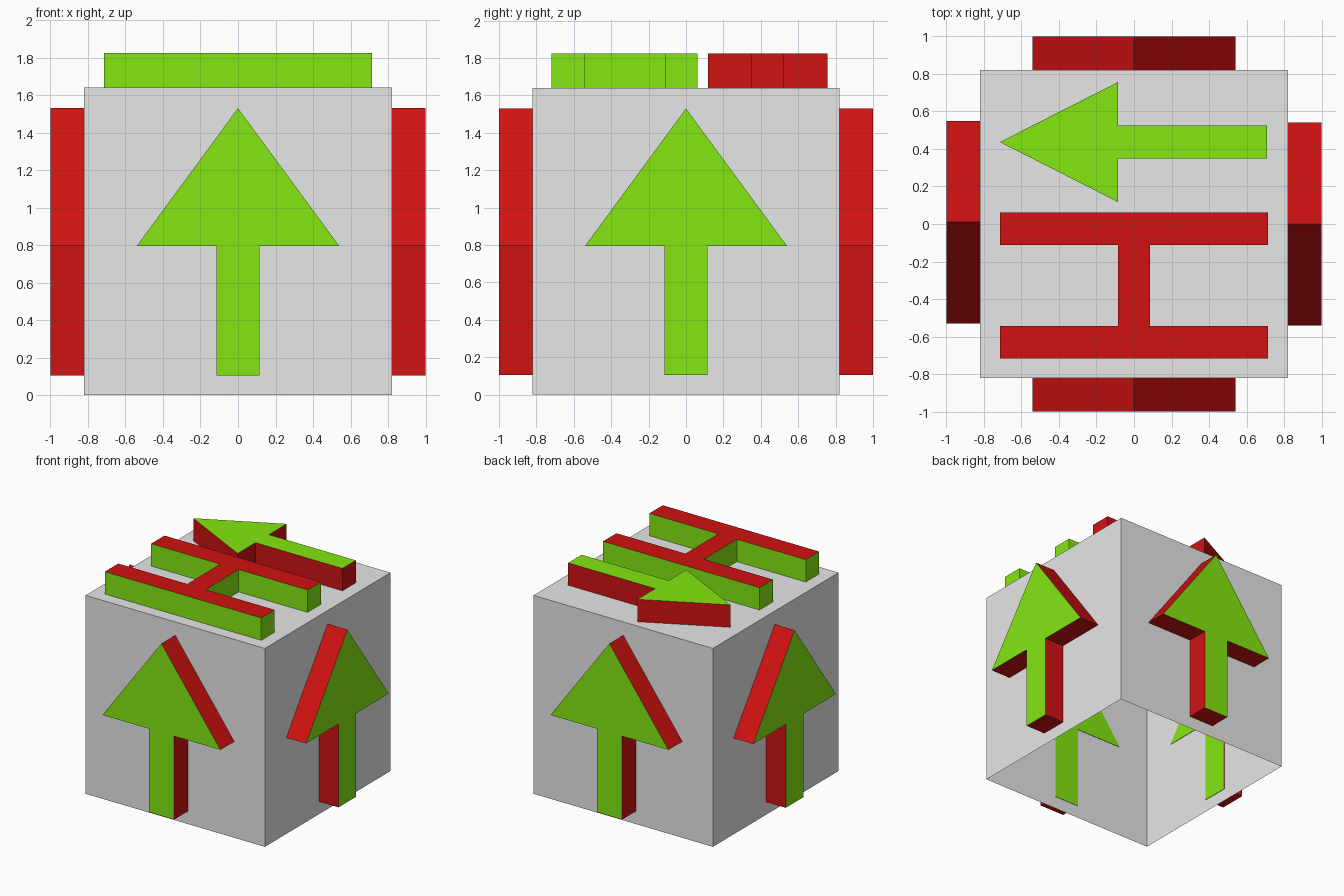
import bpy, bmesh
from math import radians
from mathutils import Matrix, Vector

default = bpy.data.objects.get("Cube")
if default:
    bpy.data.objects.remove(default, do_unlink=True)

HALF = 0.82      # half width of the box
SINK = 0.003     # how far each raised shape reaches through the wall


def material(name, rgb):
    mat = bpy.data.materials.new(name)
    mat.use_nodes = True
    mat.diffuse_color = (*rgb, 1)
    mat.node_tree.nodes["Principled BSDF"].inputs["Base Color"].default_value = (*rgb, 1)
    return mat


grey = material("light_grey", (0.8, 0.8, 0.8))
green = material("lime_green", (0.23, 0.8, 0.006))
red = material("deep_red", (0.64, 0.006, 0.006))


def add_object(name, bm, mats):
    mesh = bpy.data.meshes.new(name)
    bm.to_mesh(mesh)
    bm.free()
    for mat in mats:
        mesh.materials.append(mat)
    obj = bpy.data.objects.new(name, mesh)
    bpy.context.collection.objects.link(obj)
    return obj


def frame(u, v, n, origin):
    """Matrix that carries a flat profile (u, v) and its depth n into place."""
    m = Matrix((u, v, n)).transposed().to_4x4()
    m.translation = Vector(origin)
    return m


def raised_shape(name, profile, depth, matrix, cap, side):
    """Extrude an outline; caps take the first colour, sides the second."""
    bm = bmesh.new()
    base = bm.faces.new([bm.verts.new((u, v, -SINK)) for u, v in profile])
    top = bmesh.ops.extrude_face_region(bm, geom=[base], use_keep_orig=True)["geom"]
    bmesh.ops.translate(bm, verts=[g for g in top if isinstance(g, bmesh.types.BMVert)],
                        vec=(0, 0, depth + SINK))
    bmesh.ops.recalc_face_normals(bm, faces=bm.faces)
    for face in bm.faces:
        face.material_index = 0 if abs(face.normal.z) > 0.5 else 1
    bm.transform(matrix)
    return add_object(name, bm, (cap, side))


def arrow(head, shaft, bottom, neck, tip, shift=0):
    right = [(shaft, bottom), (shaft, neck), (head, neck)]
    left = [(-u, v) for u, v in reversed(right)]
    return [(u + shift, v) for u, v in right + [(0, tip)] + left]


# Box shell, open underneath
bm = bmesh.new()
bmesh.ops.create_cube(bm, size=2 * HALF, matrix=Matrix.Translation((0, 0, HALF)))
bmesh.ops.delete(bm, geom=[f for f in bm.faces if f.normal.z < -0.5], context='FACES')
add_object("box_shell", bm, (grey,))

# Upright arrows on the four walls
front = frame((1, 0, 0), (0, 0, 1), (0, -1, 0), (0, -HALF, 0))
for side, angle, shift in (("front", 0, 0), ("left", 90, 0),
                           ("back", 180, 0), ("right", -90, -0.01)):
    raised_shape(side + "_arrow", arrow(0.54, 0.115, 0.105, 0.795, 1.53, shift), 0.18,
                 Matrix.Rotation(radians(angle), 4, 'Z') @ front, green, red)

# Arrow lying on the lid, pointing to the right
lid_arrow = frame((0, 1, 0), (-1, 0, 0), (0, 0, 1), (0, 0.437, 2 * HALF))
raised_shape("lid_arrow", arrow(0.32, 0.0875, -0.71, 0.085, 0.715), 0.185,
             lid_arrow, green, red)

# Two long bars on the lid, joined by a short web
BAR, WEB = 0.715, 0.085
outer, inner = 0.39, 0.215
half = [(BAR, -outer), (BAR, -inner), (WEB, -inner),
        (WEB, inner), (BAR, inner), (BAR, outer)]
profile = half + [(-u, -v) for u, v in half]
lid = frame((1, 0, 0), (0, 1, 0), (0, 0, 1), (0, -0.328, 2 * HALF))
raised_shape("lid_double_bar", profile, 0.185, lid, red, green)
